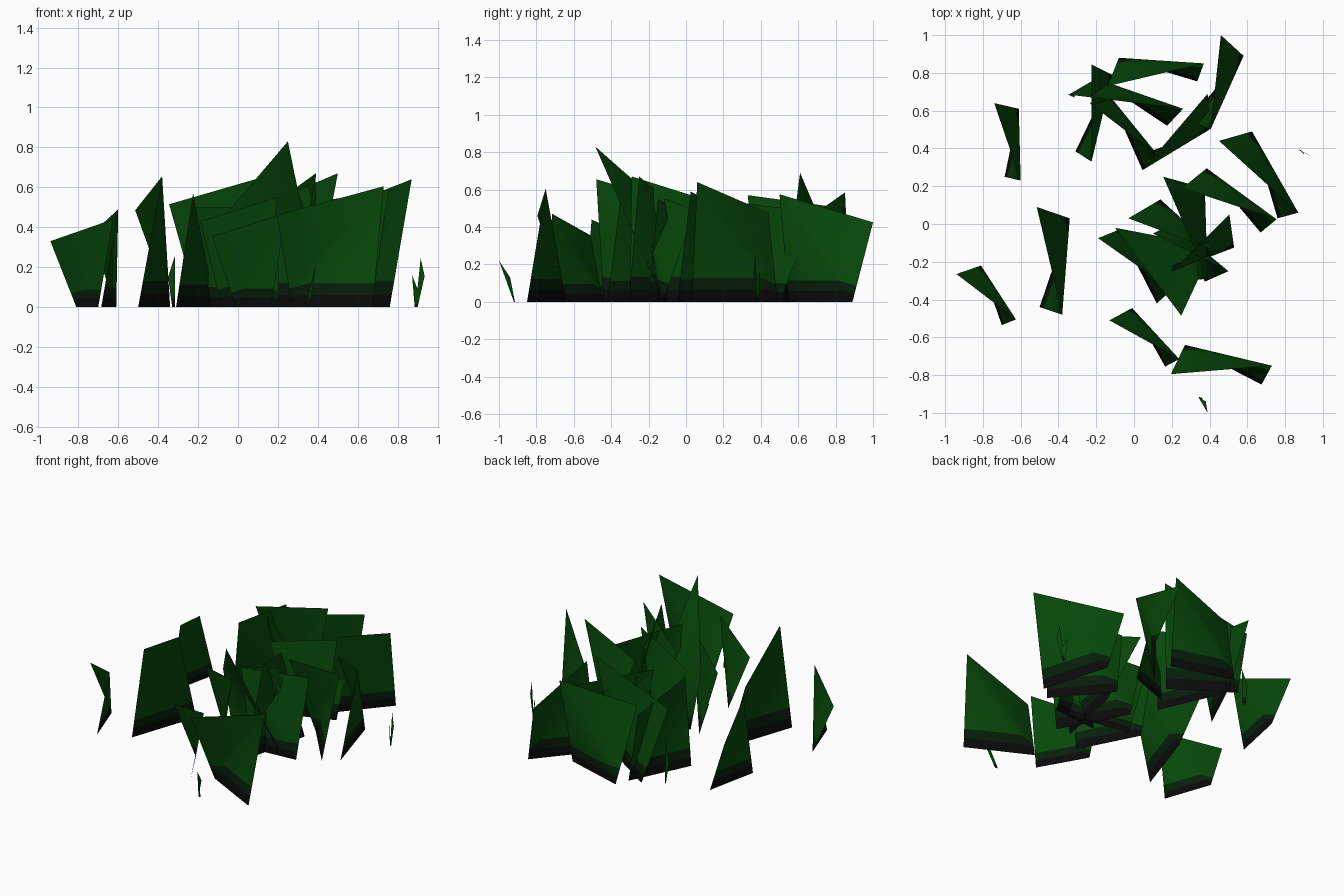
import bpy
from mathutils import Vector

cube = bpy.data.objects.get("Cube")
if cube:
    bpy.data.objects.remove(cube, do_unlink=True)


def make_material(name, rgb):
    mat = bpy.data.materials.new(name)
    mat.use_nodes = True
    mat.diffuse_color = (*rgb, 1)
    mat.node_tree.nodes["Principled BSDF"].inputs["Base Color"].default_value = (*rgb, 1)
    return mat


materials = [
    make_material("soil_black", (.003, .003, .003)),
    make_material("shaded_green", (.002, .013, .003)),
    make_material("leaf_green", (.002, .064, .003)),
]
LEVELS = (0, .1, .2, 1)


def blade(name, root_a, root_b, tip_a, tip_b):
    """Twisted sheet folded along root_a to tip_b, banded in colour by height."""
    a, b = Vector((*root_a, 0)), Vector((*root_b, 0))
    c, d = Vector(tip_a), Vector(tip_b)
    verts, faces, slots = [], [], []
    for t in LEVELS:
        verts += [a.lerp(c, t), a.lerp(d, t), b.lerp(d, t)]
    last = len(LEVELS) - 2
    for i in range(last + 1):
        n = 3 * i
        left = [n, n + 1, n + 4, n + 3]
        right = [n + 1, n + 2, n + 5, n + 4]
        if i == 0:
            left.remove(n + 1)
            right[0] = n
        if i == last:
            right.remove(n + 5)
        faces += [left, right]
        slots += [i, i]
    mesh = bpy.data.meshes.new(name)
    mesh.from_pydata(verts, [], faces)
    for mat in materials:
        mesh.materials.append(mat)
    for poly, slot in zip(mesh.polygons, slots):
        poly.material_index = slot
        poly.use_smooth = True
    mesh.update()
    obj = bpy.data.objects.new(name, mesh)
    bpy.context.collection.objects.link(obj)


# Outlying blades on the right side
blade("right_back_blade", (-.61, .61), (-.685, .25), (-.74, .64, .36), (-.6, .23, .49))
blade("right_front_blade", (-.81, -.22), (-.7, -.535), (-.94, -.265, .33), (-.625, -.505, .44))
blade("right_middle_blade", (-.34, .03), (-.5, -.44), (-.515, .09, .485), (-.38, -.48, .655))

# Front blades
blade("front_wide_blade", (.27, -.64), (.675, -.85), (.195, -.795, .46), (.73, -.75, .605))
blade("front_blade", (-.01, -.445), (.165, -.755), (-.13, -.51, .355), (.24, -.715, .47))

# Left blades
blade("left_blade", (.625, .49), (.76, .03), (.45, .44, .475), (.87, .06, .64))
blade("left_inner_blade", (.385, .295), (.67, -.045), (.255, .19, .5), (.755, .025, .59))

# Back clump
blade("back_left_blade", (.58, .89), (.29, .55), (.46, 1, .425), (.405, .5, .575))
blade("back_wide_blade", (-.08, .88), (.335, .755), (-.14, .73, .5), (.37, .85, .585))
blade("back_tall_blade", (-.2, .77), (.175, .52), (-.345, .685, .515), (.26, .61, .69))
blade("back_right_blade", (-.115, .79), (-.31, .385), (-.225, .845, .5), (-.225, .33, .57))
blade("back_inner_blade", (-.13, .68), (.045, .285), (-.235, .64, .5), (.13, .36, .5))
blade("back_cross_blade", (.4, .5), (.1, .39), (.39, .69, .48), (.045, .285, .53))

# Centre clump
blade("centre_tall_blade", (.42, -.12), (0, -.05), (.25, -.485, .83), (-.1, -.02, .42))
blade("centre_short_blade", (.53, -.125), (.2, -.15), (.505, .05, .49), (.2, -.25, .6))
blade("centre_back_blade", (.375, .19), (.27, -.3), (.155, .25, .5), (.39, -.29, .67))
blade("centre_diagonal_blade", (.14, .13), (.33, -.2), (-.03, .03, .45), (.45, -.15, .55))
blade("centre_right_blade", (-.08, -.03), (.12, -.42), (-.19, -.075, .43), (.2, -.35, .55))
blade("centre_left_blade", (.2, 0), (.375, -.305), (.1, -.05, .5), (.5, -.25, .67))

# Small sprouts
blade("front_sprout", (.34, -.915), (.36, -.92), (.38, -.94, .13), (.39, -1, .22))
blade("left_sprout", (.89, .385), (.9, .38), (.915, .37, .245), (.935, .36, .155))
blade("left_sprout_leaf", (.885, .39), (.9, .375), (.872, .395, .16), (.9, .37, .09))
blade("back_sprout", (-.33, .69), (-.315, .68), (-.35, .685, .15), (-.315, .67, .26))
